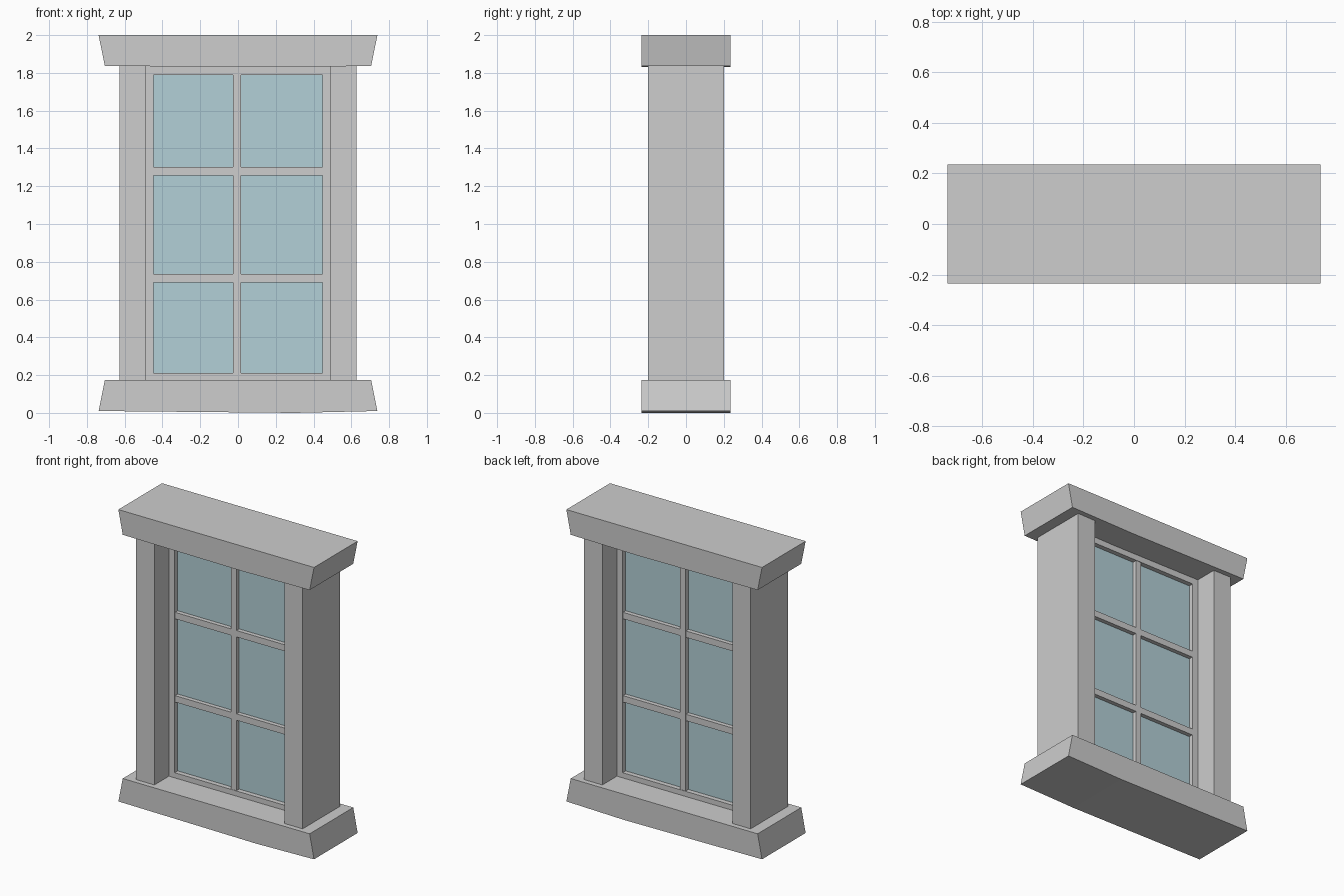
import bpy
import bmesh

cube = bpy.data.objects.get("Cube")
if cube:
    bpy.data.objects.remove(cube, do_unlink=True)


def material(name, rgb):
    mat = bpy.data.materials.new(name)
    mat.use_nodes = True
    mat.diffuse_color = (*rgb, 1)
    mat.node_tree.nodes["Principled BSDF"].inputs["Base Color"].default_value = (*rgb, 1)
    return mat


STONE = material("stone grey", (0.61, 0.61, 0.61))
GLASS = material("pale blue glass", (0.45, 0.63, 0.68))


def prism(name, profile, depth, mat):
    """Extrude an x-z outline symmetrically in y."""
    bm = bmesh.new()
    face = bm.faces.new([bm.verts.new((x, -depth, z)) for x, z in profile])
    extruded = bmesh.ops.extrude_face_region(bm, geom=[face])["geom"]
    moved = [v for v in extruded if isinstance(v, bmesh.types.BMVert)]
    bmesh.ops.translate(bm, verts=moved, vec=(0, 2 * depth, 0))
    bmesh.ops.recalc_face_normals(bm, faces=bm.faces)
    mesh = bpy.data.meshes.new(name)
    bm.to_mesh(mesh)
    bm.free()
    mesh.materials.append(mat)
    obj = bpy.data.objects.new(name, mesh)
    bpy.context.collection.objects.link(obj)
    return obj


def box(name, x0, x1, z0, z1, depth, mat=STONE):
    return prism(name, [(x0, z0), (x1, z0), (x1, z1), (x0, z1)], depth, mat)


# Flared slabs, with a slightly sagging underside
prism("sill", [(-0.738, 0.01), (0.3, 0), (0.738, 0.01),
               (0.705, 0.175), (-0.705, 0.175)], 0.235, STONE)
prism("lintel", [(-0.705, 1.837), (0.2, 1.83), (0.705, 1.837),
                 (0.738, 2), (-0.738, 2)], 0.235, STONE)

# Side posts and the sash stiles against them
for side, s in (("left", 1), ("right", -1)):
    box(side + "_post", s * 0.491, s * 0.628, 0.17, 1.84, 0.2)
    box(side + "_stile", s * 0.448, s * 0.495, 0.17, 1.84, 0.043)

# Sash rails
box("bottom_rail", -0.45, 0.45, 0.17, 0.21, 0.043)
box("top_rail", -0.45, 0.45, 1.79, 1.84, 0.043)

# Glazing bars
box("vertical_bar", -0.026, 0.016, 0.2, 1.8, 0.04)
box("lower_bar", -0.45, 0.45, 0.69, 0.734, 0.039)
box("upper_bar", -0.45, 0.45, 1.258, 1.302, 0.039)

# Glass pane
box("glass", -0.45, 0.45, 0.2, 1.8, 0.01, GLASS)
